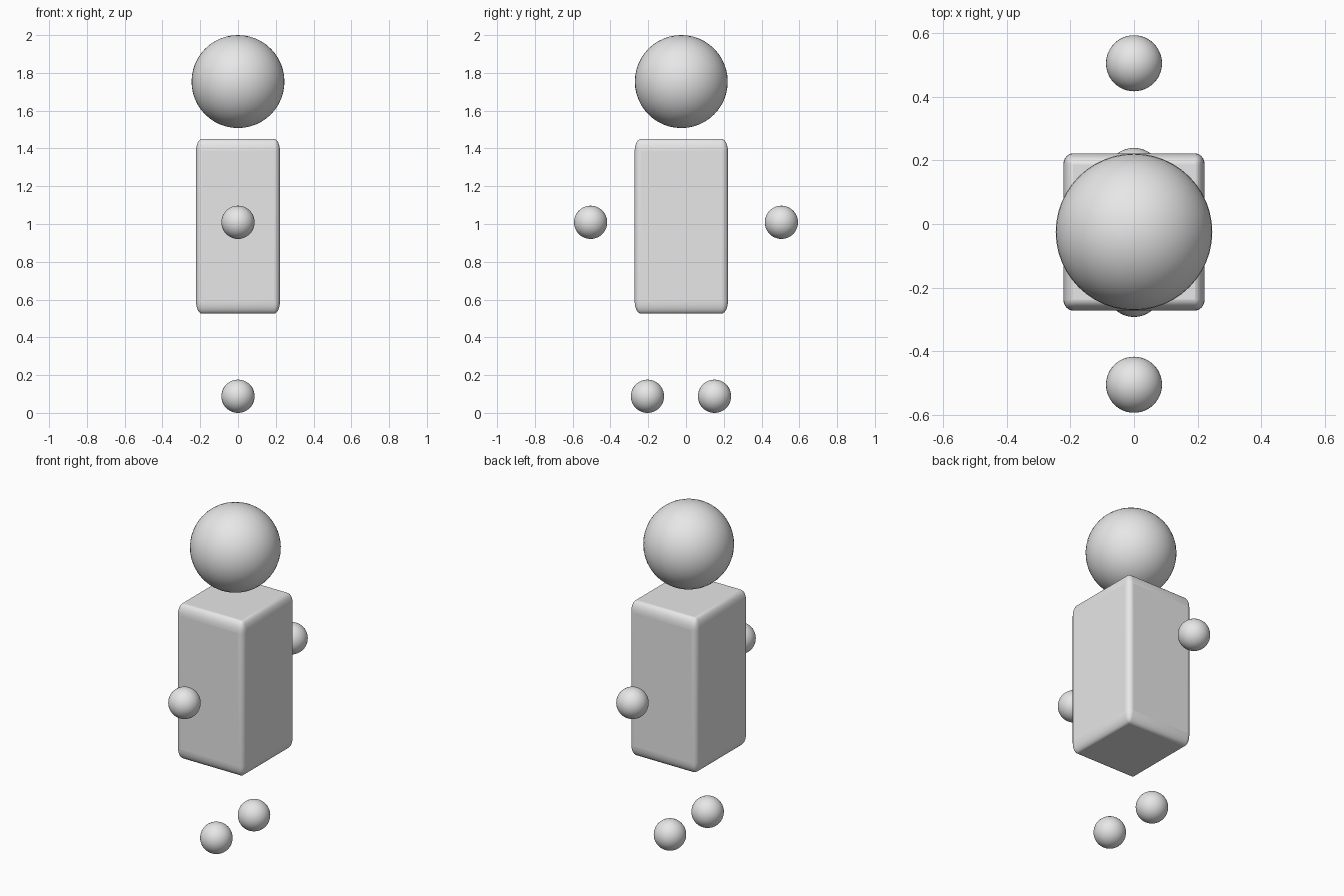
import bpy

if "Cube" in bpy.data.objects:
    bpy.data.objects.remove(bpy.data.objects["Cube"], do_unlink=True)

GREY = (0.8, 0.8, 0.8, 1)
grey = bpy.data.materials.new("light_grey")
grey.use_nodes = True
grey.diffuse_color = GREY
grey.node_tree.nodes["Principled BSDF"].inputs["Base Color"].default_value = GREY


def finish(name):
    obj = bpy.context.object
    obj.name = name
    obj.data.materials.append(grey)
    return obj


def ball(name, y, z, radius):
    bpy.ops.mesh.primitive_uv_sphere_add(segments=48, ring_count=24, radius=radius, location=(0, y, z))
    bpy.ops.object.shade_smooth()
    return finish(name)


# Torso: a rounded unit block, stretched so the rounding stretches with it
bpy.ops.mesh.primitive_cube_add(size=1, location=(0, -0.025, 0.988))
torso = finish("torso")
torso.scale = (0.444, 0.494, 0.925)
bevel = torso.modifiers.new("rounding", "BEVEL")
bevel.width = 0.07
bevel.segments = 6
bpy.ops.object.shade_smooth_by_angle()

# Head floating above the torso
ball("head", -0.025, 1.754, 0.246)

# Hands and feet, floating in front of and behind the torso
ball("front_hand", -0.505, 1.009, 0.088)
ball("back_hand", 0.505, 1.009, 0.088)
ball("front_foot", -0.204, 0.088, 0.088)
ball("back_foot", 0.151, 0.088, 0.088)
